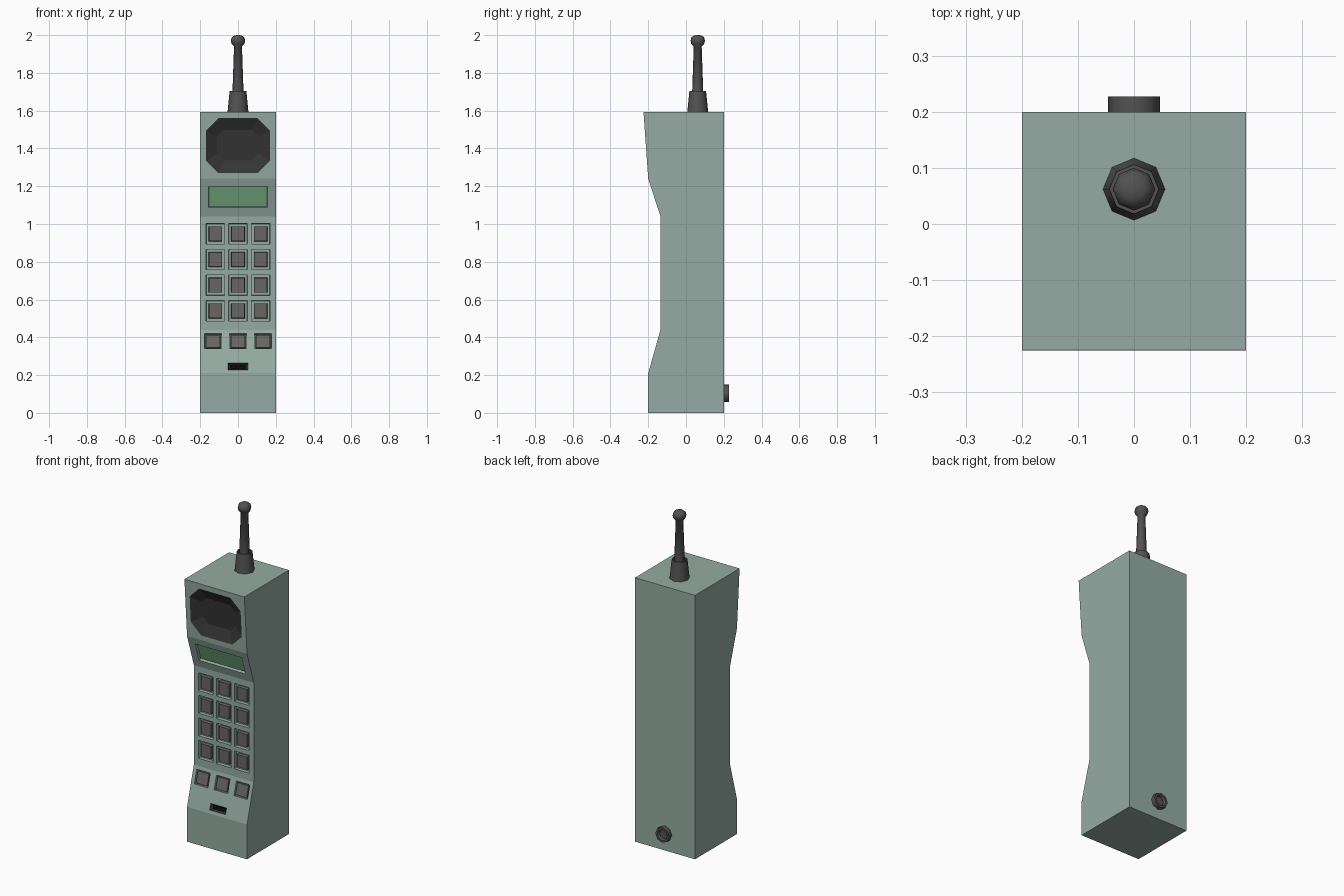
import bpy, bmesh, math
from mathutils import Vector, Matrix

if "Cube" in bpy.data.objects:
    bpy.data.objects.remove(bpy.data.objects["Cube"])


def material(name, r, g, b):
    m = bpy.data.materials.new(name)
    m.diffuse_color = (r, g, b, 1)
    m.use_nodes = True
    m.node_tree.nodes["Principled BSDF"].inputs["Base Color"].default_value = m.diffuse_color
    return m


CASE, DARK, SCREEN, BLACK, KEY, RUBBER = range(6)
MATS = [material("case_green", 0.30, 0.41, 0.365),
        material("earpiece_dark", 0.035, 0.035, 0.035),
        material("screen_green", 0.18, 0.41, 0.22),
        material("slot_black", 0.003, 0.003, 0.003),
        material("key_grey", 0.14, 0.13, 0.13),
        material("rubber_grey", 0.085, 0.085, 0.085)]


def finish(name, bm):
    bmesh.ops.recalc_face_normals(bm, faces=bm.faces)
    me = bpy.data.meshes.new(name)
    bm.to_mesh(me)
    bm.free()
    for m in MATS:
        me.materials.append(m)
    ob = bpy.data.objects.new(name, me)
    bpy.context.collection.objects.link(ob)
    return ob


# Front profile of the case as (y, z)
FRONT = [(-0.2, 0), (-0.2, 0.21), (-0.135, 0.44),
         (-0.135, 1.04), (-0.2, 1.24), (-0.225, 1.592)]


def on_front(panel, x, z, d):
    """Point on a sloping front panel, d above it along its normal."""
    (y0, z0), (y1, z1) = FRONT[panel], FRONT[panel + 1]
    n = Vector((0, -(z1 - z0), y1 - y0)).normalized()
    return Vector((x, y0 + (y1 - y0) * (z - z0) / (z1 - z0), z)) + n * d


def octagon(cx, cz, w, h, c):
    a, b = w / 2, h / 2
    pts = [(a, c - b), (a, b - c), (a - c, b), (c - a, b),
           (-a, b - c), (-a, c - b), (c - a, -b), (a - c, -b)]
    return [(cx + x, cz + z) for x, z in pts]


def rect(cx, cz, w, h):
    return [(cx + sx * w / 2, cz + sz * h / 2)
            for sx, sz in ((-1, -1), (1, -1), (1, 1), (-1, 1))]


def frustum(bm, panel, low, d0, high, d1, wall, low_mat, high_mat):
    a = [bm.verts.new(on_front(panel, x, z, d0)) for x, z in low]
    b = [bm.verts.new(on_front(panel, x, z, d1)) for x, z in high]
    n = len(a)
    for i in range(n):
        j = (i + 1) % n
        bm.faces.new((a[i], a[j], b[j], b[i])).material_index = wall
    bm.faces.new(a).material_index = low_mat
    bm.faces.new(b).material_index = high_mat


def pit(bm, panel, mouth, floor, depth, wall, floor_mat):
    """Cutter whose walls run on a little beyond the case surface."""
    k = 0.01 / depth
    out = [(m[0] + (m[0] - f[0]) * k, m[1] + (m[1] - f[1]) * k)
           for m, f in zip(mouth, floor)]
    frustum(bm, panel, floor, -depth, out, 0.01, wall, floor_mat, wall)


def lathe(name, profile, matrix, sides=8, mat=RUBBER):
    bm = bmesh.new()
    rings = []
    for r, h in profile:
        rings.append([bm.verts.new((r * math.cos(math.tau * i / sides),
                                    r * math.sin(math.tau * i / sides), h))
                      for i in range(sides)])
    for a, b in zip(rings, rings[1:]):
        for i in range(sides):
            j = (i + 1) % sides
            bm.faces.new((a[i], a[j], b[j], b[i]))
    bm.faces.new(rings[0])
    bm.faces.new(rings[-1])
    for f in bm.faces:
        f.material_index = mat
    bm.transform(matrix)
    return finish(name, bm)


# Case: side profile extruded across the width
bm = bmesh.new()
outline = FRONT + [(0.2, 1.592), (0.2, 0)]
face = bm.faces.new([bm.verts.new((-0.2, y, z)) for y, z in outline])
ext = bmesh.ops.extrude_face_region(bm, geom=[face])
bmesh.ops.translate(bm, vec=(0.4, 0, 0),
                    verts=[v for v in ext["geom"] if isinstance(v, bmesh.types.BMVert)])
case = finish("case", bm)

# Recesses in the front, and the keys that sit in them
cut, keys, low_keys = bmesh.new(), bmesh.new(), bmesh.new()
pit(cut, 4, octagon(0, 1.415, 0.34, 0.29, 0.066),
    octagon(0, 1.415, 0.22, 0.16, 0.035), 0.03, DARK, DARK)
pit(cut, 3, rect(0, 1.143, 0.31, 0.112), rect(0, 1.143, 0.306, 0.108), 0.015, CASE, SCREEN)
pit(cut, 1, rect(0, 0.246, 0.106, 0.036), rect(0, 0.246, 0.082, 0.02), 0.015, DARK, BLACK)

for x in (-0.12, 0, 0.12):
    for row in range(4):
        z = 0.54 + 0.136 * row
        pit(cut, 2, rect(x, z, 0.098, 0.108), rect(x, z, 0.096, 0.106), 0.02, CASE, CASE)
        frustum(keys, 2, rect(x, z, 0.072, 0.08), -0.021,
                rect(x, z, 0.068, 0.076), -0.002, KEY, KEY, KEY)

for x in (-0.132, 0, 0.132):
    z = 0.38
    pit(cut, 1, rect(x, z, 0.09, 0.08), rect(x, z, 0.088, 0.078), 0.02, CASE, CASE)
    frustum(low_keys, 1, rect(x, z, 0.078, 0.07), -0.021,
            rect(x, z, 0.074, 0.066), -0.002, KEY, KEY, KEY)

finish("number_keys", keys)
finish("function_keys", low_keys)
cutter = finish("recess_cutter", cut)
cutter.hide_render = True

mod = case.modifiers.new("recesses", "BOOLEAN")
mod.operation = "DIFFERENCE"
mod.solver = "EXACT"
mod.object = cutter
bpy.context.view_layer.objects.active = case
case.select_set(True)
bpy.ops.object.modifier_apply(modifier=mod.name)
bpy.data.objects.remove(cutter)

# Antenna: collar, mast and rounded tip
antenna_at = Matrix.Translation((0, 0.062, 0))
collar = lathe("antenna_collar", [(0.056, 1.585), (0.044, 1.705), (0.037, 1.705), (0.035, 1.69)],
               antenna_at)
mast = lathe("antenna_mast",
             [(0.03, 1.68), (0.021, 1.94), (0.034, 1.953), (0.038, 1.97),
              (0.034, 1.988), (0.02, 1.998), (0.006, 2.0)], antenna_at)

# Charging socket on the back
socket = lathe("back_socket",
               [(0.046, -0.005), (0.046, 0.027), (0.033, 0.027), (0.028, 0.012), (0.004, 0.012)],
               Matrix.Translation((0, 0.2, 0.103)) @ Matrix.Rotation(-math.pi / 2, 4, "X"))

# Smooth the round parts, keeping their rims sharp
bpy.ops.object.select_all(action="DESELECT")
for ob in (collar, mast, socket):
    ob.select_set(True)
bpy.context.view_layer.objects.active = mast
bpy.ops.object.shade_smooth_by_angle(angle=math.radians(50))
